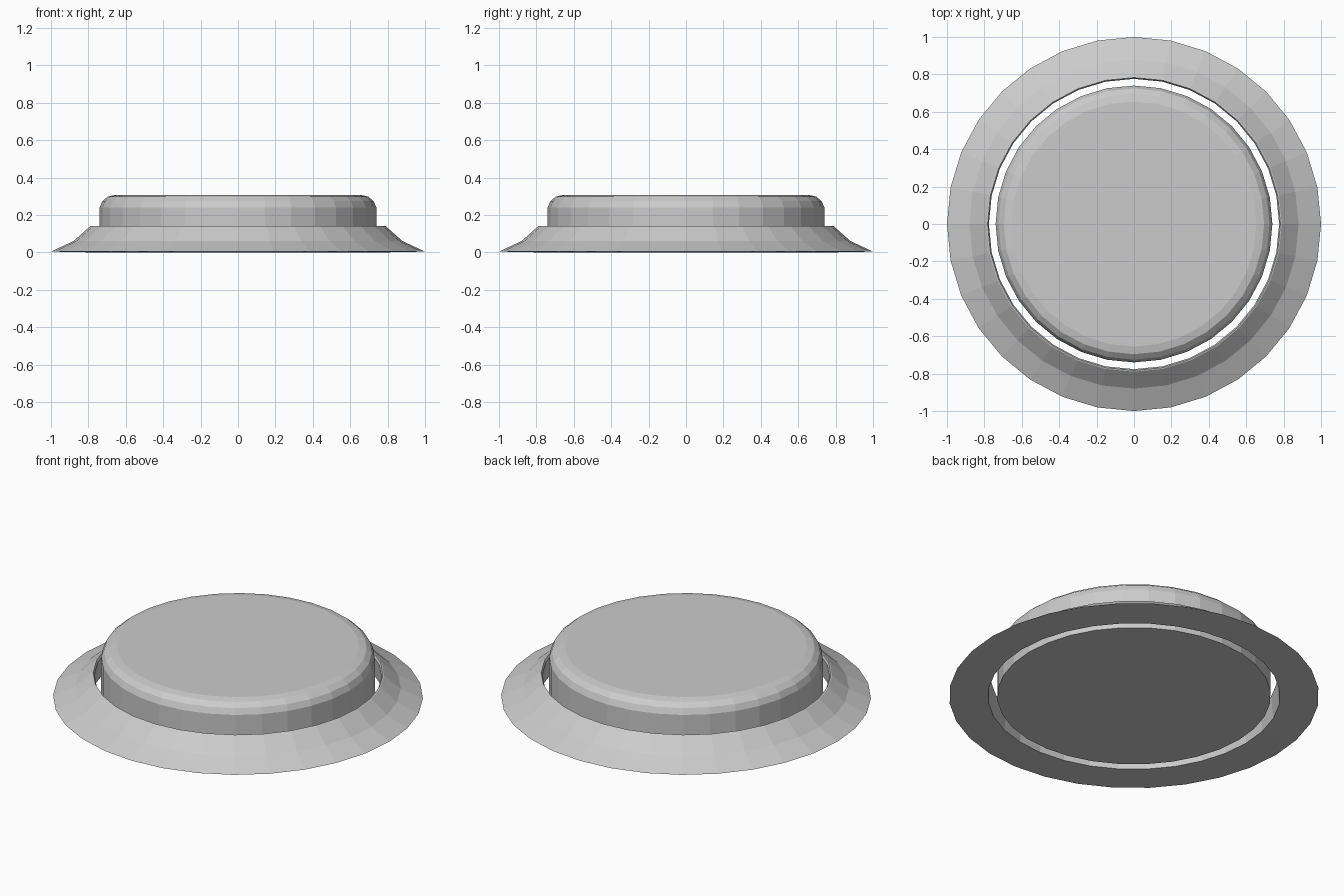
import bpy
import bmesh
import math

if "Cube" in bpy.data.objects:
    bpy.data.objects.remove(bpy.data.objects["Cube"])

SIDES = 32


def lathe(name, profile, closed_loop):
    """Spin a (radius, z) profile round the z axis with flat facets."""
    bm = bmesh.new()
    rings = []
    for r, z in profile:
        rings.append([bm.verts.new((r * math.cos(math.tau * i / SIDES),
                                    r * math.sin(math.tau * i / SIDES), z))
                      for i in range(SIDES)])
    pairs = list(zip(rings, rings[1:]))
    if closed_loop:
        pairs.append((rings[-1], rings[0]))
    else:
        bm.faces.new(rings[0])
        bm.faces.new(rings[-1])
    for a, b in pairs:
        for i in range(SIDES):
            j = (i + 1) % SIDES
            bm.faces.new((a[i], a[j], b[j], b[i]))
    bmesh.ops.recalc_face_normals(bm, faces=bm.faces)
    mesh = bpy.data.meshes.new(name)
    bm.to_mesh(mesh)
    bm.free()
    obj = bpy.data.objects.new(name, mesh)
    bpy.context.collection.objects.link(obj)
    return obj


# Flared outer collar, separate from the button
lathe("collar", [(0.79, 0.0), (1.0, 0.004), (0.88, 0.06), (0.79, 0.14),
                 (0.783, 0.142), (0.776, 0.13)], True)

# Central push button with a rounded top edge
lathe("button", [(0.74, 0.002), (0.74, 0.24), (0.725, 0.274),
                 (0.696, 0.298), (0.655, 0.307)], False)
